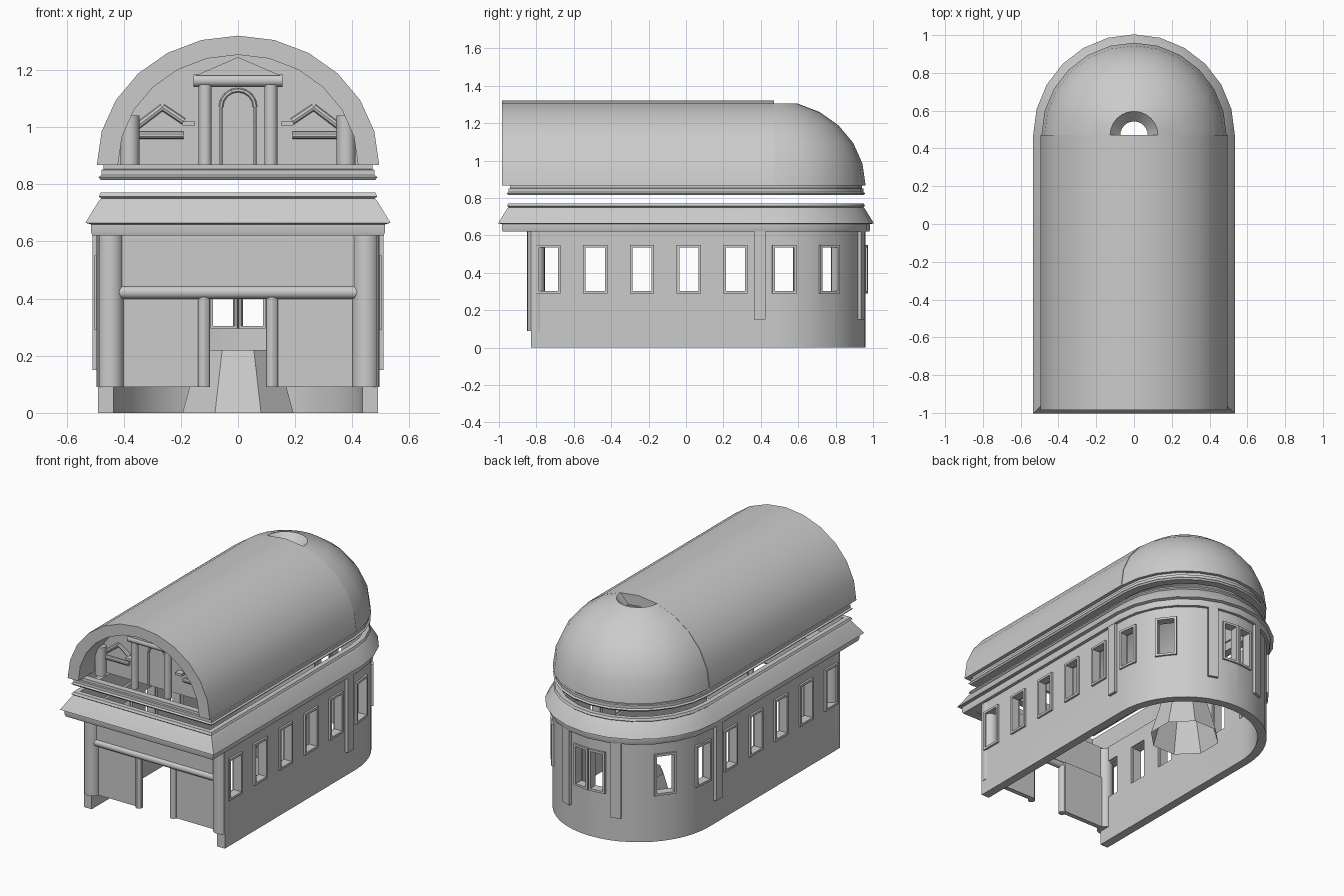
import bpy, bmesh, math
from mathutils import Matrix, Vector

if "Cube" in bpy.data.objects:
    bpy.data.objects.remove(bpy.data.objects["Cube"])

CY = 0.47  # centre of the round apse


def finish(name, bm, smooth=True):
    bmesh.ops.recalc_face_normals(bm, faces=bm.faces)
    me = bpy.data.meshes.new(name)
    bm.to_mesh(me)
    bm.free()
    ob = bpy.data.objects.new(name, me)
    bpy.context.collection.objects.link(ob)
    if smooth:
        bpy.ops.object.select_all(action='DESELECT')
        ob.select_set(True)
        bpy.context.view_layer.objects.active = ob
        bpy.ops.object.shade_smooth_by_angle(angle=math.radians(30))
    return ob


def u_path(r, front, n):
    arc = [(r * math.cos(math.pi * i / n), CY + r * math.sin(math.pi * i / n)) for i in range(n + 1)]
    return [(r, front)] + arc + [(-r, front)]


def sweep(name, profile, n=12, front=None):
    """Sweep a closed (radius, z) profile round the U plan; close across the front if front is None."""
    bm = bmesh.new()
    rings = []
    for r, z in profile:
        path = u_path(r, -(CY + r) if front is None else front, n)
        rings.append([bm.verts.new((x, y, z)) for x, y in path])
    m = len(rings[0])
    for a, b in zip(rings, rings[1:] + rings[:1]):
        for i in range(m if front is None else m - 1):
            j = (i + 1) % m
            bm.faces.new((a[i], a[j], b[j], b[i]))
    if front is not None:
        bm.faces.new([r[0] for r in rings])
        bm.faces.new([r[-1] for r in rings])
    return finish(name, bm)


def add_box(bm, c, s, mat=None):
    m = Matrix.Translation(c) @ Matrix.Diagonal((*s, 1))
    bmesh.ops.create_cube(bm, size=1, matrix=(mat @ m) if mat else m)


def box(name, x0, x1, y0, y1, z0, z1):
    bm = bmesh.new()
    add_box(bm, ((x0 + x1) / 2, (y0 + y1) / 2, (z0 + z1) / 2), (x1 - x0, y1 - y0, z1 - z0))
    return finish(name, bm, False)


def rod(name, a, b, r, n=16):
    a, b = Vector(a), Vector(b)
    d = b - a
    bm = bmesh.new()
    m = Matrix.Translation((a + b) / 2) @ d.to_track_quat('Z', 'Y').to_matrix().to_4x4()
    bmesh.ops.create_cone(bm, cap_ends=True, segments=n, radius1=r, radius2=r, depth=d.length, matrix=m)
    return finish(name, bm)


def spot(theta):
    """Frame on the apse wall: local x points outward."""
    return Matrix.Translation((0, CY, 0)) @ Matrix.Rotation(theta, 4, 'Z') @ Matrix.Translation((0.487, 0, 0))


def straight(y, side):
    return Matrix.Translation((0.49 * side, y, 0)) @ Matrix.Rotation(0 if side > 0 else math.pi, 4, 'Z')


# Window positions: straight sides, apse sides, central pair
windows = [(straight(y, s), 0.13) for s in (1, -1) for y in (-0.735, -0.485, -0.235, 0.015, 0.265)]
for deg in (6.5, 37):
    windows += [(spot(math.radians(deg)), 0.13), (spot(math.radians(180 - deg)), 0.13)]
windows += [(spot(math.radians(d)), 0.105) for d in (83.6, 96.4)]

# Main wall with window openings
wall = sweep("main_wall", [(0.49, 0), (0.49, 0.64), (0.435, 0.64), (0.435, 0)], 24, -0.83)
bm = bmesh.new()
for m, w in windows:
    add_box(bm, (-0.02, 0, 0.42), (0.2, w - 0.012, 0.248), m)
cutter = finish("window_cutter", bm, False)
cutter.hide_render = True
mod = wall.modifiers.new("openings", 'BOOLEAN')
mod.operation, mod.solver, mod.object = 'DIFFERENCE', 'EXACT', cutter
mod.use_self = True
cut = bpy.data.meshes.new_from_object(wall.evaluated_get(bpy.context.evaluated_depsgraph_get()))
wall.modifiers.clear()
wall.data = cut
bpy.data.objects.remove(cutter)

# Window frames
bm = bmesh.new()
for m, w in windows:
    for s in (-1, 1):
        add_box(bm, (-0.015, s * (w / 2 - 0.007), 0.42), (0.055, 0.014, 0.26), m)
        add_box(bm, (-0.015, 0, 0.42 + s * 0.123), (0.055, w - 0.028, 0.014), m)
finish("window_frames", bm, False)

# Slim wall pilasters
bm = bmesh.new()
for m in [straight(0.395, 1), straight(0.395, -1), spot(math.radians(70)), spot(math.radians(110))]:
    add_box(bm, (0.001, 0, 0.39), (0.036, 0.062, 0.48), m)
finish("wall_pilasters", bm, False)

# Main cornice and roof base moulding
sweep("main_cornice", [(0.45, 0.62), (0.51, 0.62), (0.515, 0.635), (0.515, 0.66), (0.534, 0.665),
                       (0.487, 0.742), (0.478, 0.75), (0.487, 0.757), (0.48, 0.771), (0.45, 0.771)])
sweep("roof_base_moulding", [(0.43, 0.815), (0.48, 0.815), (0.488, 0.825), (0.478, 0.832),
                             (0.478, 0.85), (0.47, 0.853), (0.47, 0.87), (0.43, 0.87)])


# Barrel roof with thick arched front
def arch(rx, rz, n=12):
    return [(rx * math.cos(math.pi * i / n), 0.868 + rz * math.sin(math.pi * i / n)) for i in range(n + 1)]


bm = bmesh.new()
prof = arch(0.494, 0.452) + arch(0.42, 0.385)[::-1]
f = [bm.verts.new((x, -0.985, z)) for x, z in prof]
b = [bm.verts.new((x, CY, z)) for x, z in prof]
k = len(prof)
for i in range(k):
    j = (i + 1) % k
    bm.faces.new((f[i], f[j], b[j], b[i]))
for ring in (f, b):
    for i in range(12):
        bm.faces.new((ring[i], ring[i + 1], ring[k - 2 - i], ring[k - 1 - i]))
finish("barrel_roof", bm)

# Half dome, open at the crown
bm = bmesh.new()
prof = [(0.49 * math.cos(math.radians(15 * i)), 0.868 + 0.452 * math.sin(math.radians(15 * i))) for i in range(6)]
prof += [(0.42 * math.cos(math.radians(16 * i)), 0.868 + 0.385 * math.sin(math.radians(16 * i)))
         for i in range(5, -1, -1)]
rings = [[bm.verts.new((r * math.cos(math.pi * i / 12), CY + r * math.sin(math.pi * i / 12), z))
          for i in range(13)] for r, z in prof]
for p, q in zip(rings, rings[1:] + rings[:1]):
    for i in range(12):
        bm.faces.new((p[i], p[i + 1], q[i + 1], q[i]))
finish("half_dome", bm)

# Lower facade: corner columns, lintel, panels, door posts
box("porch_soffit", -0.46, 0.46, -0.93, -0.79, 0.622, 0.642)
box("facade_lintel", -0.44, 0.44, -0.825, -0.79, 0.43, 0.63)
rod("facade_roll_beam", (-0.42, -0.815, 0.422), (0.42, -0.815, 0.422), 0.023)
for s, side in ((-1, "left"), (1, "right")):
    rod("corner_column_" + side, (s * 0.447, -0.802, 0.09), (s * 0.447, -0.802, 0.63), 0.048)
    box("facade_panel_" + side, *sorted((s * 0.12, s * 0.44)), -0.81, -0.78, 0.09, 0.43)
    rod("door_post_" + side, (s * 0.119, -0.81, 0.09), (s * 0.119, -0.81, 0.41), 0.021, 12)

# Upper lunette wall behind the arch
bm = bmesh.new()
face = bm.faces.new([bm.verts.new((x, -0.80, z)) for x, z in arch(0.425, 0.39)])
ext = bmesh.ops.extrude_face_region(bm, geom=[face])
bmesh.ops.translate(bm, vec=(0, 0.02, 0), verts=[v for v in ext['geom'] if isinstance(v, bmesh.types.BMVert)])
finish("lunette_wall", bm, False)

# Lunette details: canopy, columns, side lintels and gables
rod("canopy_beam", (-0.155, -0.86, 1.163), (0.155, -0.86, 1.163), 0.022)
bm = bmesh.new()
tri = bm.faces.new([bm.verts.new((x, -0.88, z)) for x, z in ((-0.15, 1.18), (0.15, 1.18), (0.0, 1.245))])
ext = bmesh.ops.extrude_face_region(bm, geom=[tri])
bmesh.ops.translate(bm, vec=(0, 0.08, 0), verts=[v for v in ext['geom'] if isinstance(v, bmesh.types.BMVert)])
finish("canopy_pediment", bm, False)
for s, side in ((-1, "left"), (1, "right")):
    rod("canopy_column_" + side, (s * 0.115, -0.86, 0.86), (s * 0.115, -0.86, 1.15), 0.023)
    rod("side_column_" + side, (s * 0.378, -0.82, 0.86), (s * 0.378, -0.82, 1.04), 0.033)
    rod("side_lintel_" + side, (s * 0.19, -0.81, 0.972), (s * 0.35, -0.81, 0.972), 0.013, 10)
    box("small_capital_" + side, *sorted((s * 0.15, s * 0.195)), -0.84, -0.80, 1.005, 1.02)
    rod("gable_outer_" + side, (s * 0.37, -0.805, 0.99), (s * 0.265, -0.805, 1.07), 0.012, 8)
    rod("gable_inner_" + side, (s * 0.265, -0.805, 1.07), (s * 0.19, -0.805, 1.02), 0.012, 8)

# Arched niche moulding between the canopy columns
pts = [(0.06, 0.87)] + [(0.06 * math.cos(math.pi * i / 8), 1.07 + 0.06 * math.sin(math.pi * i / 8))
                        for i in range(9)] + [(-0.06, 0.87)]
for i, (p, q) in enumerate(zip(pts, pts[1:])):
    rod("niche_moulding_%d" % i, (p[0], -0.803, p[1]), (q[0], -0.803, q[1]), 0.008, 6)

# Open tapered octagonal drum standing in the apse
bm = bmesh.new()
bmesh.ops.create_cone(bm, cap_ends=False, segments=8, radius1=0.21, radius2=0.145, depth=0.22,
                      matrix=Matrix.Translation((0, CY, 0.11)) @ Matrix.Rotation(math.pi / 8, 4, 'Z'))
finish("apse_drum", bm, False)
